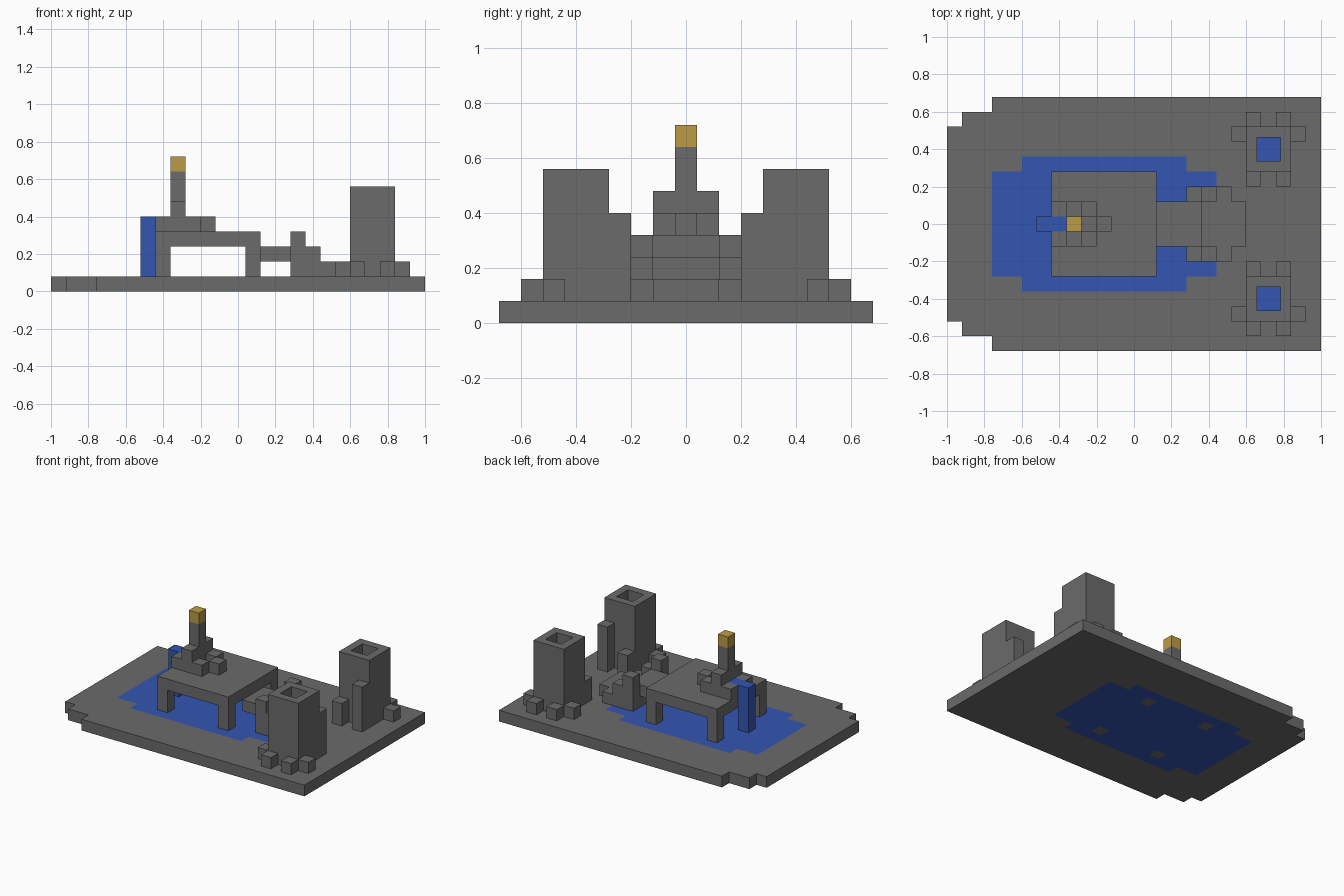
import bpy, bmesh

U = 0.08  # block size

if "Cube" in bpy.data.objects:
    bpy.data.objects.remove(bpy.data.objects["Cube"], do_unlink=True)


def material(name, colour):
    m = bpy.data.materials.new(name)
    m.use_nodes = True
    m.diffuse_color = (*colour, 1)
    bsdf = next(n for n in m.node_tree.nodes if n.type == 'BSDF_PRINCIPLED')
    bsdf.inputs["Base Color"].default_value = (*colour, 1)
    bsdf.inputs["Roughness"].default_value = 0.8
    return m


STONE = material("grey stone", (0.147, 0.147, 0.147))
WATER = material("blue water", (0.034, 0.093, 0.445))
GOLD = material("gold", (0.50, 0.33, 0.058))


def finish(name, bm, *mats):
    mesh = bpy.data.meshes.new(name)
    bm.to_mesh(mesh)
    bm.free()
    for m in mats:
        mesh.materials.append(m)
    obj = bpy.data.objects.new(name, mesh)
    bpy.context.collection.objects.link(obj)
    return obj


def box_mesh(x, y, z):
    bm = bmesh.new()
    bmesh.ops.create_cube(bm, size=1)
    for v in bm.verts:
        v.co = [r[0] if c < 0 else r[1] for r, c in zip((x, y, z), v.co)]
    return bm


def box(name, x, y, z, mat=STONE):
    return finish(name, box_mesh(x, y, z), mat)


def both_sides(name, x, y, z, mat=STONE):
    """Box on the +y side and its mirror on the -y side."""
    box("back_" + name, x, y, z, mat)
    box("front_" + name, x, (-y[1], -y[0]), z, mat)


# Ground slab: stepped corners, stepped pool, stone under the deck legs
def on_ground(x, y):
    return y < (0.52 if x < -0.92 else 0.60 if x < -0.76 else 0.68)


def is_pool(x, y):
    leg = 0.20 < y < 0.28 and (-0.44 < x < -0.36 or 0.04 < x < 0.12)
    half = 0.36 if -0.60 < x < 0.28 else 0.28
    return -0.76 < x < 0.44 and y < half and not leg


bm = bmesh.new()
bmesh.ops.create_grid(bm, x_segments=25, y_segments=17, size=1)
for v in bm.verts:
    v.co.y *= 0.68
outside = []
for f in bm.faces:
    c = f.calc_center_median()
    if not on_ground(c.x, abs(c.y)):
        outside.append(f)
    f.material_index = int(is_pool(c.x, abs(c.y)))
bmesh.ops.delete(bm, geom=outside, context='FACES')
ground = finish("ground_slab", bm, STONE, WATER)
solid = ground.modifiers.new("thickness", 'SOLIDIFY')
solid.thickness = U
solid.offset = 1

# Raised deck on four legs
box("deck", (-0.44, 0.12), (-0.28, 0.28), (0.24, 0.32))
for label, x in (("outer", -0.44), ("inner", 0.04)):
    both_sides(label + "_deck_leg", (x, x + U), (0.20, 0.28), (U, 0.24))

# Bridge, steps and stepped railings
box("bridge", (0.12, 0.36), (-0.12, 0.12), (0.16, 0.24))
box("lower_step", (0.28, 0.60), (-0.12, 0.12), (U, 0.16))
for i in range(3):
    x = 0.28 + i * U
    both_sides(f"railing_{i + 1}", (x, x + U), (0.12, 0.20), (U, 0.32 - i * U))

# Shrine on the deck
both_sides("shrine_plinth", (-0.44, -0.20), (0.04, 0.12), (0.32, 0.40))
both_sides("shrine_shoulder", (-0.36, -0.28), (0.04, 0.12), (0.40, 0.48))
box("shrine_front_block", (-0.20, -0.12), (-0.04, 0.04), (0.32, 0.40))
box("shrine_column", (-0.36, -0.28), (-0.04, 0.04), (0.32, 0.64))
box("gold_cap", (-0.36, -0.28), (-0.04, 0.04), (0.64, 0.72), GOLD)
box("spring", (-0.44, -0.36), (-0.04, 0.04), (0.32, 0.40), WATER)
box("waterfall", (-0.52, -0.44), (-0.04, 0.04), (U, 0.40), WATER)

# Hollow towers with water at the bottom of the shaft
for label, y in (("back", (0.28, 0.52)), ("front", (-0.52, -0.28))):
    bm = box_mesh((0.60, 0.84), y, (U, 0.56))
    bm.normal_update()
    top = max(bm.faces, key=lambda f: f.calc_center_median().z)
    bmesh.ops.inset_individual(bm, faces=[top], thickness=U)
    floor = bmesh.ops.extrude_discrete_faces(bm, faces=[top])["faces"][0]
    rim = [e for e in bm.edges if e.is_boundary]
    for v in floor.verts:
        v.co.z = 0.16
    bmesh.ops.bridge_loops(bm, edges=rim)
    floor.material_index = 1
    bmesh.ops.recalc_face_normals(bm, faces=bm.faces)
    finish(label + "_tower", bm, STONE, WATER)

# Buttresses and rubble blocks around each tower
both_sides("tall_buttress", (0.76, 0.84), (0.20, 0.28), (U, 0.40))
both_sides("short_buttress", (0.60, 0.68), (0.20, 0.28), (U, 0.24))
for label, x, y in (("outer_left", 0.76, 0.52), ("outer_right", 0.60, 0.52),
                    ("side_left", 0.84, 0.44), ("side_right", 0.52, 0.44)):
    both_sides(label + "_block", (x, x + U), (y, y + U), (U, 0.16))
